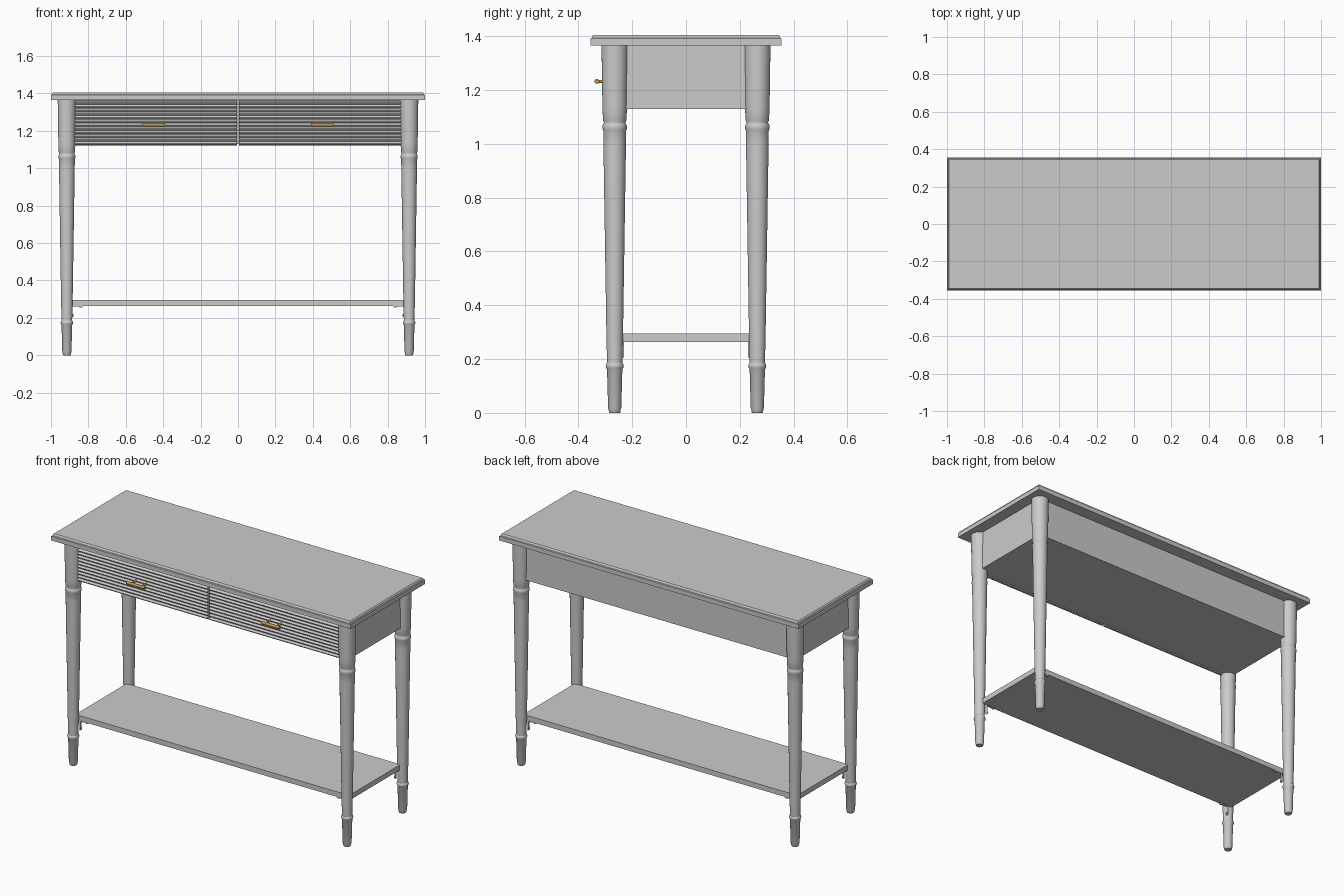
import bpy, bmesh, math
from mathutils import Matrix

if "Cube" in bpy.data.objects:
    bpy.data.objects.remove(bpy.data.objects["Cube"])


def material(name, rgb):
    m = bpy.data.materials.new(name)
    m.diffuse_color = (*rgb, 1)
    m.use_nodes = True
    m.node_tree.nodes["Principled BSDF"].inputs["Base Color"].default_value = m.diffuse_color
    return m


GREY = material("painted grey", (0.6, 0.6, 0.6))
BRASS = material("brass", (0.50, 0.29, 0.08))


def finish(name, bm, mat, smooth=False):
    bmesh.ops.recalc_face_normals(bm, faces=bm.faces)
    me = bpy.data.meshes.new(name)
    bm.to_mesh(me)
    bm.free()
    me.materials.append(mat)
    ob = bpy.data.objects.new(name, me)
    bpy.context.collection.objects.link(ob)
    if smooth:
        bpy.ops.object.select_all(action='DESELECT')
        ob.select_set(True)
        bpy.context.view_layer.objects.active = ob
        bpy.ops.object.shade_smooth_by_angle(angle=math.radians(35))
    return ob


def box(name, x0, x1, y0, y1, z0, z1, mat=GREY):
    bm = bmesh.new()
    bmesh.ops.create_cube(bm, size=1)
    for v in bm.verts:
        v.co.x = x0 if v.co.x < 0 else x1
        v.co.y = y0 if v.co.y < 0 else y1
        v.co.z = z0 if v.co.z < 0 else z1
    return finish(name, bm, mat)


def lathe(name, profile, x, y, segs=32):
    bm = bmesh.new()
    rings = [[bm.verts.new((x + r * math.cos(2 * math.pi * i / segs),
                            y + r * math.sin(2 * math.pi * i / segs), z))
              for i in range(segs)] for r, z in profile]
    for a, b in zip(rings, rings[1:]):
        for i in range(segs):
            j = (i + 1) % segs
            bm.faces.new((a[i], a[j], b[j], b[i]))
    bm.faces.new(rings[0])
    bm.faces.new(rings[-1])
    return finish(name, bm, GREY, True)


def rod(name, centre, radius, length, axis, mat):
    bm = bmesh.new()
    bmesh.ops.create_cone(bm, cap_ends=True, segments=20, radius1=radius,
                          radius2=radius, depth=length)
    turn = Matrix.Rotation(math.pi / 2, 4, 'Y' if axis == 'x' else 'X')
    if axis == 'z':
        turn = Matrix.Identity(4)
    bmesh.ops.transform(bm, matrix=Matrix.Translation(centre) @ turn, verts=bm.verts)
    return finish(name, bm, mat, True)


def extrude_x(name, outline, x0, x1, mat):
    """Extrude a closed (y, z) outline along x."""
    bm = bmesh.new()
    a = [bm.verts.new((x0, y, z)) for y, z in outline]
    b = [bm.verts.new((x1, y, z)) for y, z in outline]
    n = len(outline)
    for i in range(n):
        j = (i + 1) % n
        bm.faces.new((a[i], a[j], b[j], b[i]))
    bm.faces.new(a)
    bm.faces.new(b)
    return finish(name, bm, mat, True)


# Table top with a small eased upper edge
bm = bmesh.new()
levels = [(0, 1.365), (0, 1.391), (0.005, 1.394), (0.007, 1.401), (0.011, 1.405)]
rings = [[bm.verts.new((sx * (1 - d), sy * (0.355 - d), z))
          for sx, sy in ((-1, -1), (1, -1), (1, 1), (-1, 1))] for d, z in levels]
for a, b in zip(rings, rings[1:]):
    for i in range(4):
        bm.faces.new((a[i], a[(i + 1) % 4], b[(i + 1) % 4], b[i]))
bm.faces.new(rings[0])
bm.faces.new(rings[-1])
finish("table_top", bm, GREY)

# Apron body behind the drawers
box("apron_body", -0.93, 0.93, -0.262, 0.28, 1.13, 1.365)

# Lower shelf
box("lower_shelf", -0.915, 0.915, -0.245, 0.245, 0.264, 0.295)

# Turned legs and the small brackets under the shelf
LEG = [(0.019, 0), (0.0215, 0.003), (0.0225, 0.014), (0.0245, 0.018), (0.0285, 0.162),
       (0.032, 0.167), (0.0335, 0.174), (0.032, 0.181), (0.0285, 0.186),
       (0.031, 0.30), (0.042, 1.00), (0.0425, 1.048), (0.0445, 1.053), (0.0455, 1.062),
       (0.0445, 1.070), (0.041, 1.075), (0.0405, 1.080), (0.0435, 1.088),
       (0.0455, 1.13), (0.049, 1.365)]
for sx, side in ((-1, "left"), (1, "right")):
    for sy, end in ((-1, "front"), (1, "back")):
        tag = f"{end}_{side}"
        lathe(f"{tag}_leg", LEG, sx * 0.915, sy * 0.265)
        xa, xb = sorted((sx * 0.83, sx * 0.888))
        y = sy * 0.238
        box(f"{tag}_bracket_plate", xa, xb, y - 0.008, y + 0.008, 0.261, 0.264)
        xa, xb = sorted((sx * 0.885, sx * 0.888))
        box(f"{tag}_bracket_upright", xa, xb, y - 0.008, y + 0.008, 0.205, 0.264)
        rod(f"{tag}_bracket_screw", (sx * 0.84, y, 0.259), 0.007, 0.006, 'z', GREY)
        rod(f"{tag}_leg_screw", (sx * 0.883, y, 0.215), 0.007, 0.006, 'x', GREY)

# Reeded drawer fronts with bar handles
Z0, Z1, REEDS = 1.123, 1.361, 12
pitch = (Z1 - Z0) / REEDS
outline = [(-0.262, Z1), (-0.262, Z0)]
for k in range(REEDS):
    zb = Z0 + k * pitch
    for i in range(7):
        t = i / 6
        outline.append((-0.276 - 0.009 * math.sin(math.pi * t),
                        zb + pitch * (0.04 + 0.92 * t)))
for sx, side in ((-1, "left"), (1, "right")):
    xa, xb = sorted((sx * 0.006, sx * 0.885))
    extrude_x(f"{side}_drawer_front", outline, xa, xb, GREY)
    rod(f"{side}_handle_bar", (sx * 0.45, -0.331, 1.232), 0.009, 0.122, 'x', BRASS)
    for dx in (-0.035, 0.035):
        rod(f"{side}_handle_post", (sx * 0.45 + dx, -0.302, 1.232), 0.006, 0.054, 'y', BRASS)
